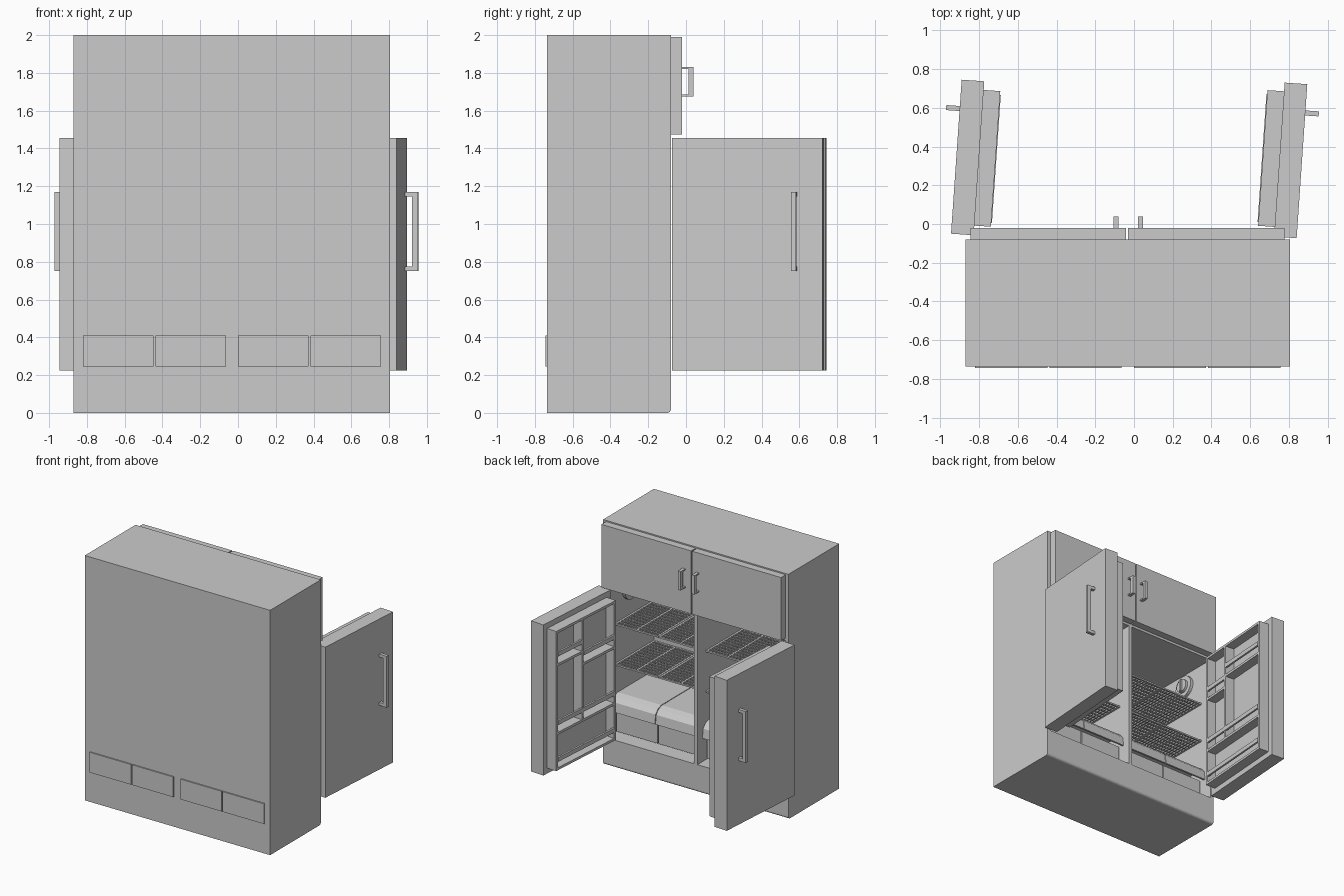
import bpy, bmesh, math
from mathutils import Matrix, Vector

if "Cube" in bpy.data.objects:
    bpy.data.objects.remove(bpy.data.objects["Cube"])


def build(name, boxes, mat=None, cylinders=()):
    """One object from axis-aligned boxes (x0,x1,y0,y1,z0,z1) and x-axis cylinders."""
    bm = bmesh.new()
    for x0, x1, y0, y1, z0, z1 in boxes:
        m = Matrix.Translation(((x0 + x1) / 2, (y0 + y1) / 2, (z0 + z1) / 2))
        m = m @ Matrix.Diagonal((x1 - x0, y1 - y0, z1 - z0, 1))
        bmesh.ops.create_cube(bm, size=1, matrix=m)
    for x0, x1, y, z, r in cylinders:
        m = Matrix.Translation(((x0 + x1) / 2, y, z)) @ Matrix.Rotation(math.pi / 2, 4, 'Y')
        bmesh.ops.create_cone(bm, cap_ends=True, segments=24, radius1=r, radius2=r,
                              depth=abs(x1 - x0), matrix=m)
    if mat:
        bmesh.ops.transform(bm, matrix=mat, verts=bm.verts)
    bmesh.ops.recalc_face_normals(bm, faces=bm.faces)
    return finish(name, bm)


def finish(name, bm):
    me = bpy.data.meshes.new(name)
    bm.to_mesh(me)
    bm.free()
    ob = bpy.data.objects.new(name, me)
    bpy.context.collection.objects.link(ob)
    return ob


def extrude_x(name, profile, x0, x1):
    """Extrude a (y, z) profile along x."""
    bm = bmesh.new()
    f = bm.faces.new([bm.verts.new((x0, y, z)) for y, z in profile])
    r = bmesh.ops.extrude_face_region(bm, geom=[f])
    vs = [v for v in r['geom'] if isinstance(v, bmesh.types.BMVert)]
    bmesh.ops.translate(bm, vec=(x1 - x0, 0, 0), verts=vs)
    bmesh.ops.recalc_face_normals(bm, faces=bm.faces)
    return finish(name, bm)


# cabinet: side profile with rounded lower edge, two cavities cut out
r = 0.02
arc = [(-0.08 - r + r * math.sin(a), r - r * math.cos(a))
       for a in [i * math.pi / 8 for i in range(5)]]
cabinet = extrude_x("cabinet", [(-0.735, 0)] + arc + [(-0.08, 2), (-0.735, 2)], -0.87, 0.805)
BAYS = {"left": (-0.84, -0.047), "right": (-0.017, 0.778)}
for side, (x0, x1) in BAYS.items():
    cut = build(side + "_bay_cutter", [(x0, x1, -0.70, 0.1, 0.225, 1.455)])
    cut.hide_render = True
    cut.hide_viewport = False
    cut.display_type = 'WIRE'
    mod = cabinet.modifiers.new(side, 'BOOLEAN')
    mod.operation = 'DIFFERENCE'
    mod.solver = 'EXACT'
    mod.object = cut
# bake the cut and drop the helpers
deps = bpy.context.evaluated_depsgraph_get()
cabinet_mesh = bpy.data.meshes.new_from_object(cabinet.evaluated_get(deps))
cabinet.modifiers.clear()
cabinet.data = cabinet_mesh
for side in BAYS:
    bpy.data.objects.remove(bpy.data.objects[side + "_bay_cutter"])

# upper doors with handles
for side, x0, x1, hx in (("left", -0.845, -0.042, -0.092), ("right", -0.032, 0.778, 0.033)):
    build(side + "_upper_door", [(x0, x1, -0.08, -0.02, 1.475, 1.99)])
    w = 0.013
    build(side + "_upper_handle", [
        (hx - w, hx + w, 0.012, 0.04, 1.675, 1.83),
        (hx - w, hx + w, -0.02, 0.012, 1.675, 1.685),
        (hx - w, hx + w, -0.02, 0.012, 1.82, 1.83)])

# inside of each bay
for side, (x0, x1) in BAYS.items():
    # wire shelves: two grids side by side on each level
    mid = (x0 + x1) / 2
    for level, z in (("lower", 0.78), ("upper", 1.11)):
        bars = []
        ya, yb = -0.695, -0.19
        for a, b in ((x0 + 0.003, mid - 0.004), (mid + 0.004, x1 - 0.003)):
            n = 15
            for i in range(n):
                c = a + 0.006 + (b - a - 0.012) * i / (n - 1)
                t = 0.008 if i in (0, 7, n - 1) else 0.004
                bars.append((c - t, c + t, ya, yb, z - 0.007, z + 0.007))
            n = 13
            for i in range(n):
                c = ya + 0.007 + (yb - ya - 0.014) * i / (n - 1)
                t = 0.007 if i in (0, n - 1) else 0.005
                bars.append((a, b, c - t, c + t, z - 0.006, z + 0.006))
        build(f"{side}_{level}_wire_shelf", bars)

    # drawers, reaching through the back panel, with rounded covers
    a0 = -0.82 if side == "left" else 0.0
    for i, n in enumerate(("a", "b")):
        a = a0 + i * 0.383
        b, y0, y1, t = a + 0.373, -0.745, -0.18, 0.012
        build(f"{side}_drawer_{n}", [
            (a, b, y0, y1, 0.245, 0.257),
            (a, a + t, y0, y1, 0.257, 0.41), (b - t, b, y0, y1, 0.257, 0.41),
            (a + t, b - t, y0, y0 + t, 0.257, 0.41),
            (a + t, b - t, y1 - t, y1, 0.257, 0.41)])
        ca = x0 if i == 0 else mid + 0.003
        cb = mid - 0.003 if i == 0 else x1
        extrude_x(f"{side}_drawer_cover_{n}", [
            (-0.70, 0.54), (-0.23, 0.54), (-0.185, 0.525), (-0.155, 0.49), (-0.145, 0.415),
            (-0.16, 0.415), (-0.17, 0.48), (-0.195, 0.51), (-0.23, 0.52), (-0.70, 0.52)], ca, cb)

    # round dial on the outer wall
    wall, d = (x0, 1) if side == "left" else (x1, -1)
    build(side + "_dial", [(min(wall, wall + d * 0.06), max(wall, wall + d * 0.06),
                            -0.39, -0.37, 1.29, 1.39)], None,
          [(wall, wall + d * 0.025, -0.38, 1.34, 0.09),
           (wall, wall + d * 0.045, -0.38, 1.34, 0.055)])

# open lower doors; local x = thickness (outside to inside), y = width from hinge
ANG = 0.069
u = Vector((math.sin(ANG), math.cos(ANG), 0))
v = Vector((math.cos(ANG), -math.sin(ANG), 0))
for side, ox, oy, s, dv in (("left", -0.945, -0.05, 1, 0.30), ("right", 0.84, -0.073, -1, 0.44)):
    q = v * s
    M = Matrix(((q.x, u.x, 0, ox), (q.y, u.y, 0, oy), (0, 0, 1, 0), (0, 0, 0, 1)))
    build(side + "_door", [(0, 0.117, 0, 0.797, 0.225, 1.455)], M)
    # handle
    build(side + "_door_handle", [
        (-0.07, -0.038, 0.635, 0.661, 0.75, 1.17),
        (-0.038, 0, 0.635, 0.661, 0.75, 0.775),
        (-0.038, 0, 0.635, 0.661, 1.145, 1.17)], M)
    # inner liner rim, divider and floors
    p0, p1, ua, ub, za, zb = 0.117, 0.203, 0.05, 0.752, 0.27, 1.41
    t = 0.02
    build(side + "_door_liner", [
        (p0, p1, ua, ua + t, za, zb), (p0, p1, ub - t, ub, za, zb),
        (p0, p1, ua + t, ub - t, za, za + t), (p0, p1, ua + t, ub - t, zb - t, zb),
        (p0, p0 + 0.008, ua + t, ub - t, za + t, zb - t),
        (p0, p1, ua + t, ub - t, 0.56, 0.58),
        (p0, p1, dv - 0.01, dv + 0.01, 0.58, zb - t),
        (p0, p1, dv + 0.01, ub - t, 1.12, 1.14),
        (p0, p1, ua + t, dv - 0.01, 1.02, 1.04)], M)
    # retaining rails
    rails = [(ua + t, ub - t, 0.34), (ua + t, ub - t, 0.64),
             (dv + 0.01, ub - t, 1.2), (ua + t, dv - 0.01, 1.1)]
    build(side + "_door_rails",
          [(p1 - 0.012, p1 + 0.004, a, b, z, z + 0.035) for a, b, z in rails], M)
